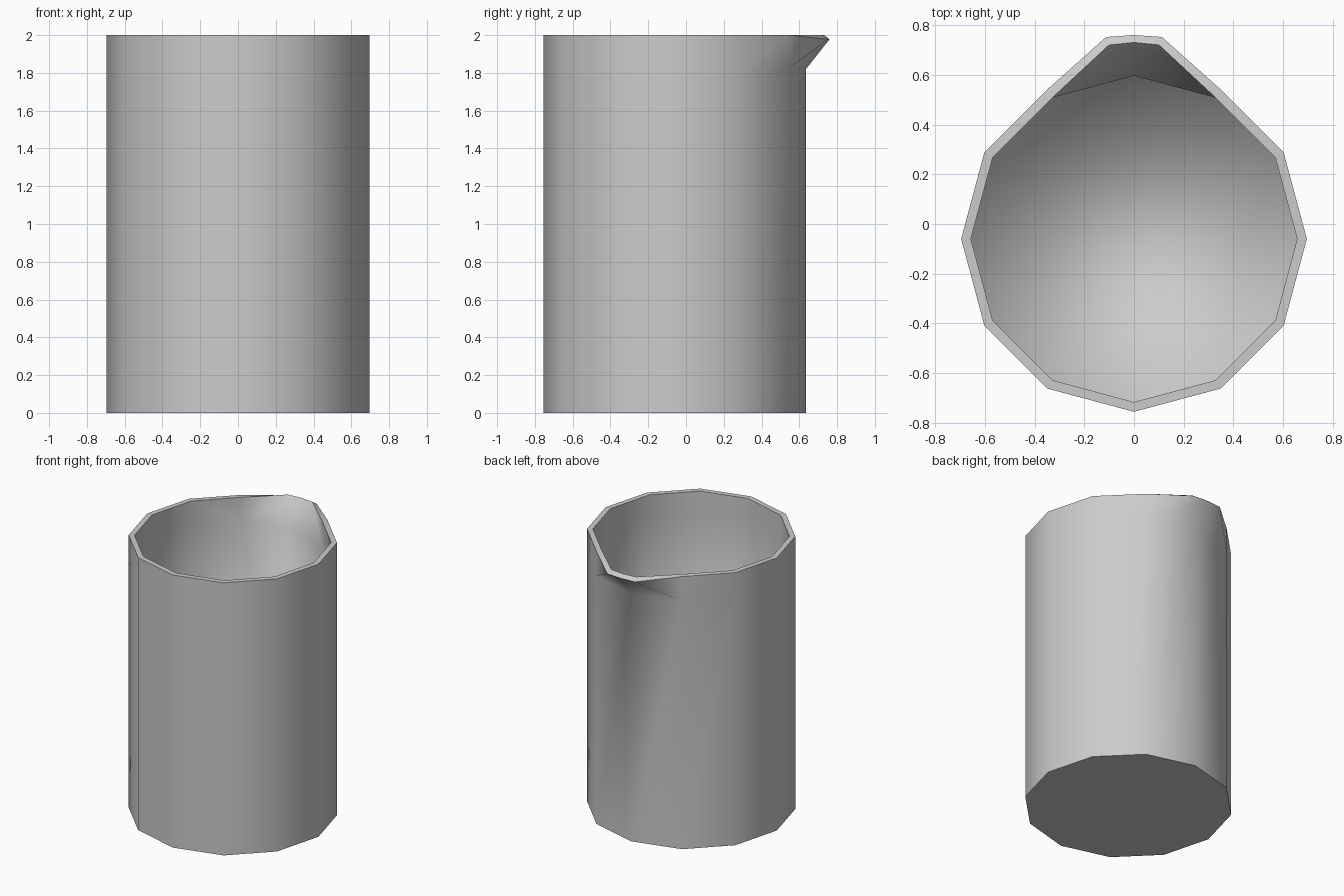
import bpy, bmesh
from math import sin, cos, radians

if "Cube" in bpy.data.objects:
    bpy.data.objects.remove(bpy.data.objects["Cube"])

CY = -0.06          # centre of the round body
bm = bmesh.new()


def ring(radius, z):
    """Twelve-sided ring; index 3 is the back corner below the spout."""
    return [bm.verts.new((radius * cos(radians(30 * i)),
                          CY + radius * sin(radians(30 * i)), z)) for i in range(12)]


def wall(radius, floor_z, lip_z, tip_y, side_x, side_y, tip_z):
    """One skin of the beaker: floor, wall and flared spout. Returns its rim loop."""
    low, mid, top = ring(radius, floor_z), ring(radius, lip_z), ring(radius, 2.0)
    top[3].co = (0, tip_y, tip_z)
    right = bm.verts.new((side_x, side_y, tip_z))
    left = bm.verts.new((-side_x, side_y, tip_z))
    bm.faces.new(low)
    for i in range(12):
        j = (i + 1) % 12
        bm.faces.new((low[i], low[j], mid[j], mid[i]))
        if i not in (2, 3):
            bm.faces.new((mid[i], mid[j], top[j], top[i]))
    # spout panels
    for a, side in ((2, right), (4, left)):
        bm.faces.new((mid[a], side, top[a]))
        bm.faces.new((mid[a], mid[3], top[3], side))
    return low, top[:3] + [right, top[3], left] + top[4:]


outer_low, outer_rim = wall(0.695, 0.0, 1.82, 0.76, 0.112, 0.752, 1.978)
inner_low, inner_rim = wall(0.656, 0.04, 1.83, 0.73, 0.10, 0.72, 2.0)

# flat rim joining both skins
n = len(outer_rim)
for i in range(n):
    j = (i + 1) % n
    bm.faces.new((outer_rim[i], outer_rim[j], inner_rim[j], inner_rim[i]))

bmesh.ops.recalc_face_normals(bm, faces=bm.faces)
for f in bm.faces:
    f.smooth = True

# crisp rim and foot, everything else smooth
for loop in (outer_low, outer_rim, inner_rim):
    for a, b in zip(loop, loop[1:] + loop[:1]):
        edge = bm.edges.get((a, b))
        if edge:
            edge.smooth = False

mesh = bpy.data.meshes.new("beaker")
bm.to_mesh(mesh)
bm.free()
beaker = bpy.data.objects.new("beaker", mesh)
bpy.context.collection.objects.link(beaker)
